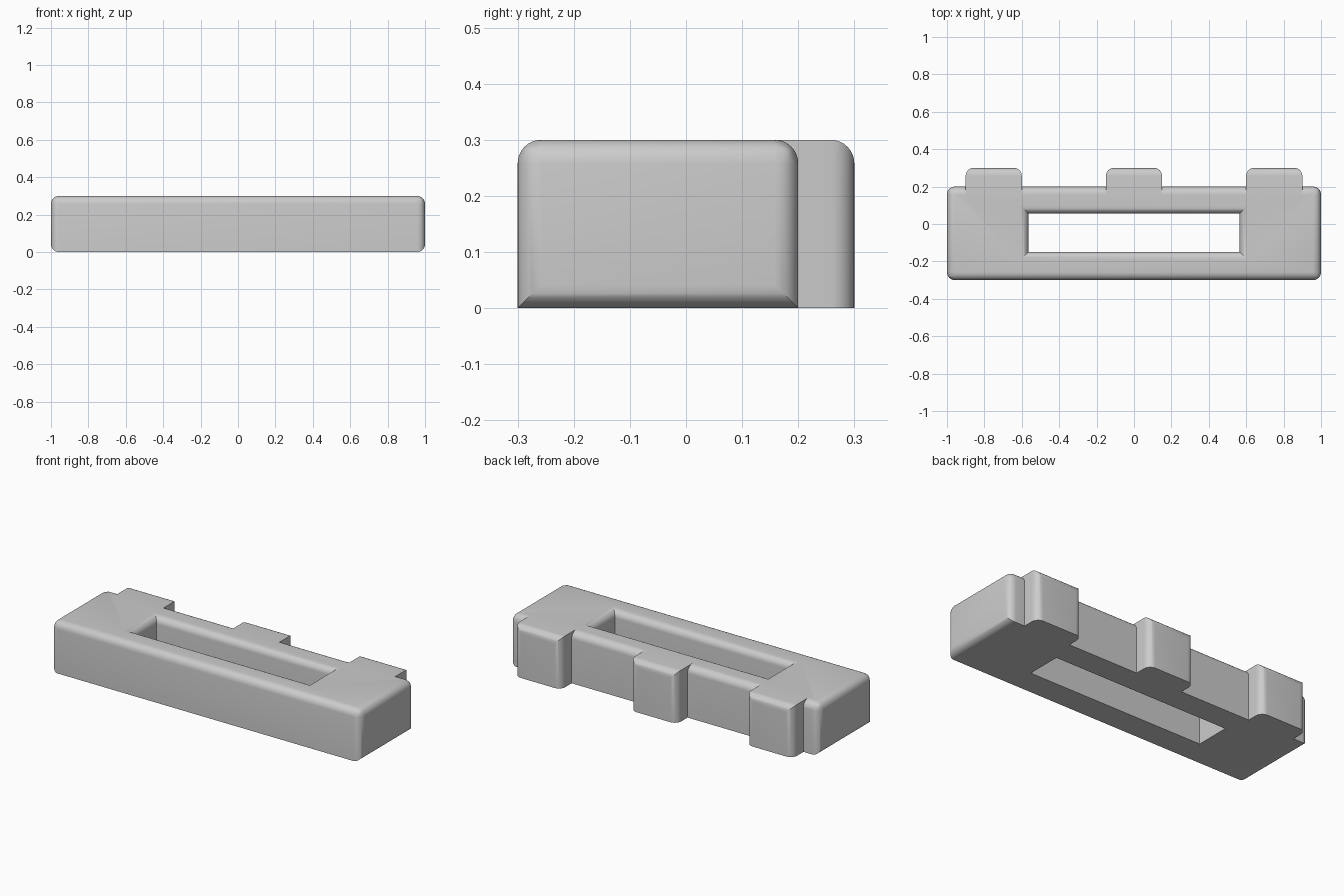
import bpy
import bmesh
from math import radians

if "Cube" in bpy.data.objects:
    bpy.data.objects.remove(bpy.data.objects["Cube"])

RADIUS = 0.042
HEIGHT = 0.3

grey = bpy.data.materials.new("light grey")
grey.use_nodes = True
colour = (0.6, 0.6, 0.6, 1)
grey.diffuse_color = colour
grey.node_tree.nodes["Principled BSDF"].inputs["Base Color"].default_value = colour


def finish(bm, name):
    bmesh.ops.recalc_face_normals(bm, faces=bm.faces[:])
    mesh = bpy.data.meshes.new(name)
    bm.to_mesh(mesh)
    bm.free()
    mesh.materials.append(grey)
    obj = bpy.data.objects.new(name, mesh)
    bpy.context.collection.objects.link(obj)
    return obj


def round_edges(bm, rule):
    """Round every edge whose end points satisfy the rule."""
    edges = [e for e in bm.edges if rule(e.verts[0].co, e.verts[1].co)]
    bmesh.ops.bevel(bm, geom=edges, offset=RADIUS, offset_type='OFFSET',
                    segments=8, profile=0.5, affect='EDGES')


def rectangle(bm, x, y0, y1, z):
    return [bm.verts.new((px, py, z)) for px, py in
            ((-x, y0), (x, y0), (x, y1), (-x, y1))]


# Frame body: four rectangular loops joined around a slot
bm = bmesh.new()
loops = [rectangle(bm, 1, -0.3, 0.2, 0),
         rectangle(bm, 1, -0.3, 0.2, HEIGHT),
         rectangle(bm, 0.565, -0.15, 0.055, HEIGHT),
         rectangle(bm, 0.565, -0.15, 0.055, 0)]
for a, b in zip(loops, loops[1:] + loops[:1]):
    for i in range(4):
        j = (i + 1) % 4
        bm.faces.new((a[i], a[j], b[j], b[i]))


def body_rule(a, b):
    outer = abs(a.x) > 0.9 and abs(b.x) > 0.9
    slot = abs(a.x) < 0.9 and abs(b.x) < 0.9
    top = a.z > 0.2 and b.z > 0.2
    end = outer and a.x * b.x > 0
    return (top and (outer or slot)) or end


round_edges(bm, body_rule)
body = finish(bm, "frame_body")


# Back tabs: rounded on the outer upright corners and the top back edge
def tab_rule(a, b):
    return a.y > 0.25 and b.y > 0.25 and max(a.z, b.z) > 0.2


for name, x in (("left_tab", 0.75), ("middle_tab", 0), ("right_tab", -0.75)):
    bm = bmesh.new()
    bmesh.ops.create_cube(bm, size=1)
    for v in bm.verts:
        v.co.x = x + v.co.x * 0.3
        v.co.y = 0.3 if v.co.y > 0 else 0.13
        v.co.z = (v.co.z + 0.5) * HEIGHT
    round_edges(bm, tab_rule)
    tab = finish(bm, name)
    # Fuse the tab into the body
    union = body.modifiers.new(name, 'BOOLEAN')
    union.operation = 'UNION'
    union.solver = 'EXACT'
    union.object = tab
    bpy.ops.object.select_all(action='DESELECT')
    body.select_set(True)
    bpy.context.view_layer.objects.active = body
    bpy.ops.object.modifier_apply(modifier=name)
    bpy.data.objects.remove(tab)

bpy.ops.object.shade_smooth_by_angle(angle=radians(30))
